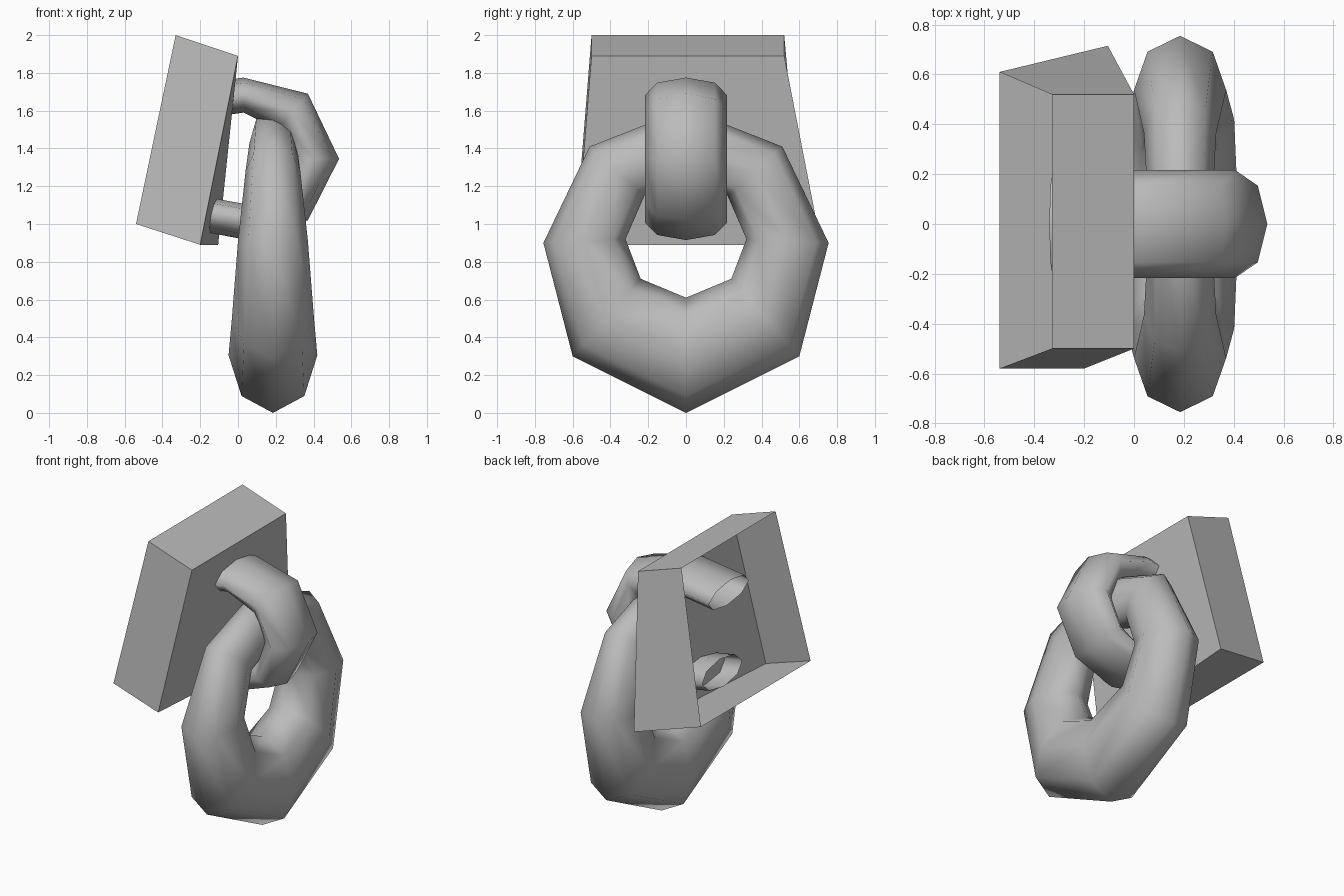
import bpy, bmesh, math
from mathutils import Vector

cube = bpy.data.objects.get("Cube")
if cube:
    bpy.data.objects.remove(cube, do_unlink=True)

SIDES = 8

metal = bpy.data.materials.new("grey_metal")
metal.use_nodes = True
grey = (0.5, 0.5, 0.5, 1)
metal.diffuse_color = grey
metal.node_tree.nodes["Principled BSDF"].inputs["Base Color"].default_value = grey


def finish(name, bm, smooth):
    bmesh.ops.recalc_face_normals(bm, faces=bm.faces)
    for f in bm.faces:
        f.smooth = smooth
    mesh = bpy.data.meshes.new(name)
    bm.to_mesh(mesh)
    bm.free()
    mesh.materials.append(metal)
    obj = bpy.data.objects.new(name, mesh)
    bpy.context.collection.objects.link(obj)
    return obj


def tube(name, sections, side_axis, closed):
    """Sweep an oval: each section is (outer point, inner point, half width)."""
    bm = bmesh.new()
    rings = []
    for outer, inner, half in sections:
        mid, rad = (outer + inner) / 2, (outer - inner) / 2
        ring = []
        for i in range(SIDES):
            a = math.tau * i / SIDES
            ring.append(bm.verts.new(mid + rad * math.cos(a) + side_axis * half * math.sin(a)))
        rings.append(ring)
    pairs = list(zip(rings, rings[1:]))
    if closed:
        pairs.append((rings[-1], rings[0]))
    for a, b in pairs:
        for i in range(SIDES):
            j = (i + 1) % SIDES
            bm.faces.new((a[i], a[j], b[j], b[i]))
    return finish(name, bm, True)


# Hanging ring: half profile as outer y, z, inner y, z, half thickness; mirrored in y
CX = 0.185
half_ring = [
    (0, 0, 0, 0.61, 0.235),
    (0.6, 0.3, 0.24, 0.71, 0.217),
    (0.755, 0.9, 0.32, 0.92, 0.185),
    (0.51, 1.41, 0.22, 1.15, 0.145),
    (0, 1.61, 0, 1.24, 0.125),
]
mirrored = [(-a, b, -c, d, h) for a, b, c, d, h in half_ring[-2:0:-1]]
tube("hanging_ring",
     [(Vector((CX, a, b)), Vector((CX, c, d)), h) for a, b, c, d, h in half_ring + mirrored],
     Vector((1, 0, 0)), True)

# Flat staple holding the ring: outer x, z, inner x, z; open ends pass into the plate
staple = [
    (-0.34, 1.725, -0.31, 1.54),
    (0.03, 1.775, 0.03, 1.59),
    (0.37, 1.69, 0.21, 1.5),
    (0.535, 1.345, 0.275, 1.345),
    (0.37, 1.02, 0.21, 1.2),
    (0.05, 0.915, 0.07, 1.1),
    (-0.29, 0.98, -0.26, 1.16),
]
tube("staple",
     [(Vector((a, 0, b)), Vector((c, 0, d)), 0.217) for a, b, c, d in staple],
     Vector((0, 1, 0)), False)

# Tilted wall plate: a tapered shell, open at the back
bm = bmesh.new()
front = [bm.verts.new(p) for p in
         ((0, -0.5, 1.89), (0, 0.52, 1.89), (-0.105, 0.715, 0.89), (-0.2, -0.58, 0.89))]
back = [bm.verts.new(p) for p in
        ((-0.33, -0.5, 2), (-0.33, 0.52, 2), (-0.54, 0.61, 1), (-0.54, -0.58, 1))]
bm.faces.new(front)
for i in range(4):
    j = (i + 1) % 4
    bm.faces.new((front[i], front[j], back[j], back[i]))
finish("wall_plate", bm, False)
